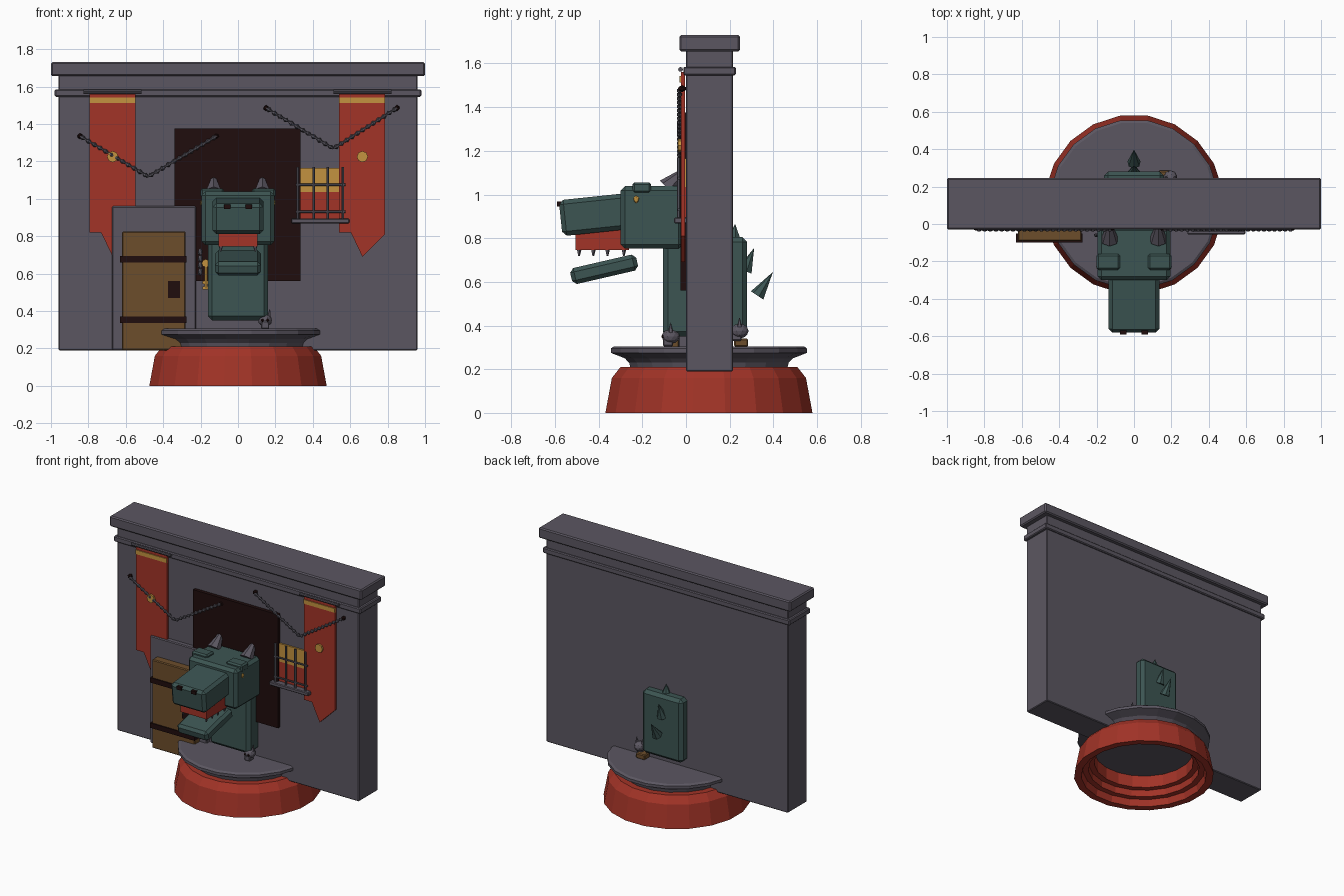
import bpy, bmesh, math
from mathutils import Vector, Matrix

if "Cube" in bpy.data.objects:
    bpy.data.objects.remove(bpy.data.objects["Cube"], do_unlink=True)


def material(name, rgb):
    m = bpy.data.materials.new(name)
    m.use_nodes = True
    m.diffuse_color = (*rgb, 1)
    m.node_tree.nodes["Principled BSDF"].inputs["Base Color"].default_value = (*rgb, 1)
    return m


STONE = material("stone", (0.105, 0.094, 0.12))
IRON = material("iron", (0.085, 0.08, 0.1))
RED = material("red", (0.36, 0.033, 0.02))
TEAL = material("teal", (0.045, 0.09, 0.085))
GOLD = material("gold", (0.55, 0.29, 0.05))
WOOD = material("wood", (0.15, 0.075, 0.024))
DARK = material("dark", (0.014, 0.004, 0.004))


def finish(name, bm, mat, bevel=0):
    bmesh.ops.recalc_face_normals(bm, faces=bm.faces)
    me = bpy.data.meshes.new(name)
    bm.to_mesh(me)
    bm.free()
    me.materials.append(mat)
    ob = bpy.data.objects.new(name, me)
    bpy.context.scene.collection.objects.link(ob)
    if bevel:
        mod = ob.modifiers.new("bevel", "BEVEL")
        mod.width, mod.segments = bevel, 1
    return ob


def box(name, x, y, z, mat, bevel=0, pitch=0):
    """Box from (min, max) ranges, pitched about its own middle."""
    bm = bmesh.new()
    bmesh.ops.create_cube(bm, size=1)
    spans = [x, y, z]
    size = [b - a for a, b in spans]
    mid = Vector([(a + b) / 2 for a, b in spans])
    bm.transform(Matrix.Translation(mid) @ Matrix.Rotation(math.radians(pitch), 4, "X")
                 @ Matrix.Diagonal((*size, 1)))
    return finish(name, bm, mat, bevel)


def rod(name, a, b, r1, mat, r2=None, sides=8):
    """Cylinder or cone running from a to b."""
    a, b = Vector(a), Vector(b)
    bm = bmesh.new()
    bmesh.ops.create_cone(bm, cap_ends=True, segments=sides, radius1=r1,
                          radius2=r1 if r2 is None else r2, depth=(b - a).length)
    turn = (b - a).to_track_quat("Z", "Y").to_matrix().to_4x4()
    bm.transform(Matrix.Translation((a + b) / 2) @ turn)
    return finish(name, bm, mat)


def ball(name, loc, size, mat, detail=1):
    bm = bmesh.new()
    bmesh.ops.create_icosphere(bm, subdivisions=detail, radius=1)
    bm.transform(Matrix.Translation(loc) @ Matrix.Diagonal((*size, 1)))
    return finish(name, bm, mat)


def plate(name, outline, y, mat, depth):
    """Outline in x and z, extruded along y."""
    bm = bmesh.new()
    face = bm.faces.new([bm.verts.new((x, y, z)) for x, z in outline])
    ext = bmesh.ops.extrude_face_region(bm, geom=[face])
    bmesh.ops.translate(bm, vec=(0, depth, 0),
                        verts=[v for v in ext["geom"] if isinstance(v, bmesh.types.BMVert)])
    return finish(name, bm, mat)


def lathe(name, profile, y, mat, sides, closed):
    bm = bmesh.new()
    rings = []
    for r, z in profile:
        angles = [(i + 0.5) * math.tau / sides for i in range(sides)]
        rings.append([bm.verts.new((r * math.sin(a), y + r * math.cos(a), z)) for a in angles])
    pairs = list(zip(rings, rings[1:]))
    if closed:
        pairs.append((rings[-1], rings[0]))
    else:
        bm.faces.new(rings[0])
        bm.faces.new(rings[-1])
    for lo, hi in pairs:
        for i in range(sides):
            j = (i + 1) % sides
            bm.faces.new((lo[i], lo[j], hi[j], hi[i]))
    return finish(name, bm, mat)


# Round pedestal: hollow red foot and stone top
lathe("pedestal_foot", [(0.43, 0), (0.48, 0), (0.45, 0.16), (0.41, 0.21), (0.34, 0.21),
                        (0.34, 0.1), (0.38, 0.1), (0.38, 0.05), (0.42, 0.05)], 0.105, RED, 20, True)
lathe("pedestal_top", [(0.36, 0.19), (0.37, 0.23), (0.39, 0.25), (0.455, 0.275), (0.455, 0.295),
                       (0.44, 0.305)], 0.105, STONE, 20, False)

# Wall with moulding and cap
box("wall", (-0.96, 0.96), (0, 0.215), (0.19, 1.67), STONE, 0.005)
box("wall_moulding", (-0.98, 0.98), (-0.012, 0.228), (1.545, 1.585), STONE, 0.006)
box("wall_cap", (-1, 1), (-0.03, 0.247), (1.655, 1.73), STONE, 0.008)
box("dark_opening", (-0.34, 0.335), (-0.025, 0.01), (0.56, 1.375), DARK)

# Door
box("door_surround", (-0.675, -0.225), (-0.035, 0.01), (0.19, 0.96), STONE, 0.006)
box("door", (-0.62, -0.28), (-0.092, -0.03), (0.19, 0.825), WOOD, 0.006)
for z in (0.335, 0.66):
    box("door_strap", (-0.63, -0.275), (-0.1, -0.05), (z, z + 0.035), DARK)
box("door_lock", (-0.375, -0.31), (-0.1, -0.08), (0.47, 0.56), DARK)

# Banners
for x in (-0.67, 0.665):
    plate("banner", [(x + dx, z) for dx, z in ((-0.125, 0.82), (-0.062, 0.82), (0, 0.69),
                     (0.122, 0.81), (0.122, 1.56), (-0.125, 1.56))], -0.024, RED, 0.02)
    box("banner_band", (x - 0.125, x + 0.122), (-0.03, -0.02), (1.512, 1.542), GOLD)
    rod("banner_rod", (x - 0.155, -0.025, 1.573), (x + 0.155, -0.025, 1.573), 0.011, IRON)
    rod("banner_emblem", (x, -0.036, 1.225), (x, -0.02, 1.225), 0.03, GOLD)

# Hanging chains
for ends in (((-0.845, 1.335), (-0.48, 1.118), (-0.115, 1.335)),
             ((0.15, 1.485), (0.51, 1.268), (0.85, 1.485))):
    for p, q in zip(ends, ends[1:]):
        a, b = Vector((p[0], -0.03, p[1])), Vector((q[0], -0.03, q[1]))
        rod("chain_core", a, b, 0.006, IRON, sides=5)
        for i in range(12):
            s, e = a.lerp(b, (i + 0.1) / 12), a.lerp(b, (i + 0.95) / 12)
            mid = (s + e) / 2
            rod("chain_link", s, mid, 0.005, IRON, 0.013, 6)
            rod("chain_link", mid, e, 0.013, IRON, 0.005, 6)
    for x, z in (ends[0], ends[2]):
        ball("chain_anchor", (x, -0.018, z), (0.016, 0.02, 0.016), DARK)

# Barred window
box("window_upper", (0.335, 0.565), (-0.012, 0), (1.035, 1.165), GOLD)
box("window_lower", (0.335, 0.565), (-0.012, 0), (0.89, 1.035), RED)
for x in (0.32, 0.405, 0.48, 0.56):
    rod("window_bar", (x, -0.034, 0.89), (x, -0.034, 1.17), 0.008, IRON, sides=6)
for z in (0.93, 1.075):
    rod("window_crossbar", (0.31, -0.034, z), (0.575, -0.034, z), 0.007, IRON, sides=6)
box("window_sill", (0.285, 0.595), (-0.055, 0.01), (0.868, 0.895), STONE, 0.005)

# Beast: body, head and jaws
box("body", (-0.16, 0.16), (-0.105, 0.28), (0.35, 0.805), TEAL, 0.022)
box("head", (-0.195, 0.195), (-0.3, -0.015), (0.752, 1.038), TEAL, 0.02)
box("snout", (-0.136, 0.136), (-0.575, -0.27), (0.825, 0.99), TEAL, 0.02, 6)
box("upper_mouth", (-0.105, 0.105), (-0.505, -0.26), (0.745, 0.84), RED)
box("lower_jaw", (-0.122, 0.122), (-0.53, -0.22), (0.62, 0.695), TEAL, 0.018, 13)
for s in (-1, 1):
    box("brow", sorted((s * 0.075, s * 0.2)), (-0.245, -0.16), (1.005, 1.056), TEAL, 0.01)
    box("nostril", (s * 0.057 - 0.018, s * 0.057 + 0.018), (-0.59, -0.56), (0.945, 0.968), DARK)
    ball("eye", (s * 0.195, -0.228, 0.978), (0.008, 0.014, 0.018), GOLD)
    rod("horn", (s * 0.13, -0.085, 1.03), (s * 0.13, 0.0, 1.115), 0.048, STONE, 0.012, 7)
    for y in (-0.49, -0.425, -0.36, -0.285):
        rod("tooth", (s * 0.092, y, 0.75), (s * 0.092, y, 0.718), 0.012, STONE, 0.004, 5)

# Spikes down the back
for a, b in (((0, 0.22, 0.79), (0, 0.225, 0.865)), ((0, 0.27, 0.65), (0, 0.312, 0.755)),
             ((0, 0.327, 0.537), (0, 0.398, 0.645))):
    rod("back_spike", a, b, 0.036, TEAL, 0, 7)

# Hanging key beside the body
rod("key_shaft", (-0.172, -0.07, 0.52), (-0.172, -0.07, 0.67), 0.009, GOLD, sides=6)
rod("key_bow", (-0.172, -0.078, 0.655), (-0.172, -0.062, 0.655), 0.022, GOLD)
for z in (0.515, 0.545):
    box("key_tooth", (-0.19, -0.15), (-0.077, -0.063), (z, z + 0.016), GOLD)
for i in range(4):
    ball("key_chain", (-0.202, -0.06, 0.61 + i * 0.035), (0.014, 0.012, 0.022), IRON)

# Skulls and rubble at the foot of the body
for x, y, z in ((0.145, -0.07, 0.35), (0.195, 0.245, 0.375)):
    ball("skull", (x, y, z), (0.038, 0.042, 0.034), STONE, 2)
    box("skull_jaw", (x - 0.022, x + 0.022), (y - 0.036, y + 0.01), (z - 0.045, z - 0.01), STONE, 0.005)
    for s in (-1, 1):
        ball("skull_socket", (x + s * 0.014, y - 0.036, z), (0.009, 0.008, 0.009), DARK)
        rod("skull_horn", (x + s * 0.022, y, z + 0.02), (x + s * 0.026, y, z + 0.065), 0.012, STONE, 0, 5)
box("rubble", (0.13, 0.2), (0.22, 0.285), (0.303, 0.34), WOOD, 0.006)
